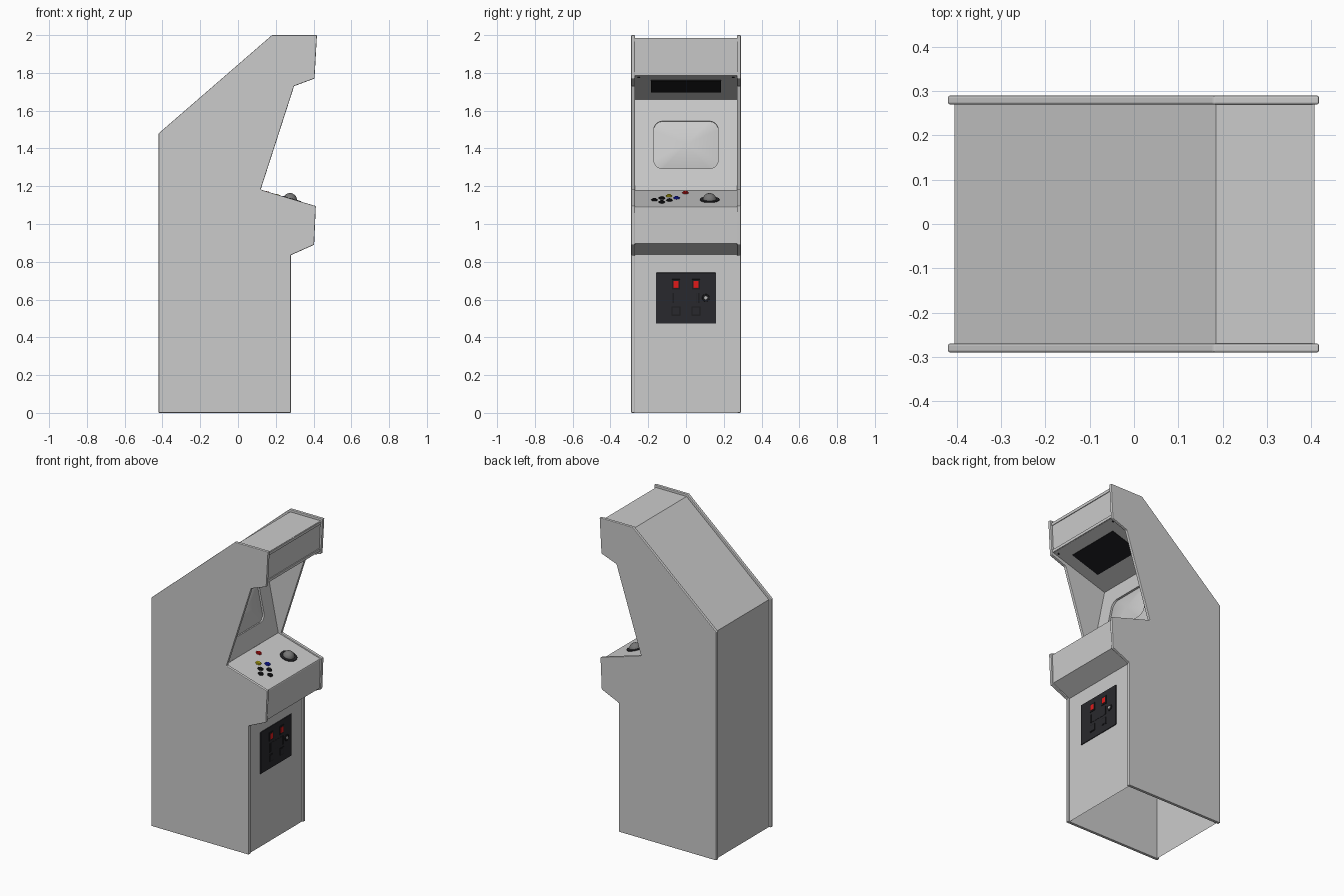
import bpy, bmesh, math
from mathutils import Matrix, Vector

if "Cube" in bpy.data.objects:
    bpy.data.objects.remove(bpy.data.objects["Cube"])

def mat(name, rgb):
    m = bpy.data.materials.new(name)
    m.diffuse_color = (*rgb, 1)
    m.use_nodes = True
    m.node_tree.nodes["Principled BSDF"].inputs["Base Color"].default_value = m.diffuse_color
    return m

BLACK = mat("black", (0.012, 0.012, 0.014))
DARK = mat("dark", (0.022, 0.022, 0.026))
RED = mat("red", (0.75, 0.01, 0.01))
YELLOW = mat("yellow", (0.7, 0.6, 0.01))
BLUE = mat("blue", (0.01, 0.02, 0.7))
BALL = mat("ball_grey", (0.18, 0.18, 0.18))
STEEL = mat("steel", (0.5, 0.5, 0.5))

def finish(name, bm, m=None, smooth=False, mw=None, bevel=0, seg=2):
    me = bpy.data.meshes.new(name)
    bm.to_mesh(me)
    bm.free()
    ob = bpy.data.objects.new(name, me)
    bpy.context.collection.objects.link(ob)
    if mw:
        ob.matrix_world = mw
    if m:
        me.materials.append(m)
    if smooth:
        me.shade_smooth()
        me.set_sharp_from_angle(angle=math.radians(35))
    if bevel:
        b = ob.modifiers.new("bevel", 'BEVEL')
        b.width, b.segments, b.limit_method = bevel, seg, 'ANGLE'
        b.angle_limit = math.radians(40)
    return ob

def tilt(x, y, z, deg):
    return Matrix.Translation((x, y, z)) @ Matrix.Rotation(math.radians(deg), 4, 'Y')

def box(name, mw, size, m=None, bevel=0):
    bm = bmesh.new()
    bmesh.ops.create_cube(bm, size=1)
    bmesh.ops.scale(bm, vec=size, verts=bm.verts)
    return finish(name, bm, m, mw=mw, bevel=bevel)

def disc(name, mw, r, h, m=None, bevel=0.002, seg=24):
    # cylinder standing on its local origin
    bm = bmesh.new()
    bmesh.ops.create_cone(bm, cap_ends=True, segments=seg, radius1=r, radius2=r, depth=h,
                          matrix=Matrix.Translation((0, 0, h / 2)))
    return finish(name, bm, m, True, mw, bevel)

def rounded_rect(hx, hy, r, n=8):
    pts = []
    for k, (sx, sy) in enumerate([(1, 1), (-1, 1), (-1, -1), (1, -1)]):
        for i in range(n + 1):
            a = math.pi / 2 * (k + i / n)
            pts.append((sx * (hx - r) + r * math.cos(a), sy * (hy - r) + r * math.sin(a)))
    return pts

# side panels
SIDE = [(-0.42, 0), (0.28, 0), (0.28, 0.835), (0.403, 0.89), (0.412, 1.095), (0.12, 1.182),
        (0.297, 1.73), (0.405, 1.77), (0.418, 2.0), (0.18, 2.0), (-0.42, 1.48)]
for s, side in ((-1, "left"), (1, "right")):
    bm = bmesh.new()
    f = bm.faces.new([bm.verts.new((x, s * 0.27, z)) for x, z in SIDE])
    ext = bmesh.ops.extrude_face_region(bm, geom=[f], use_keep_orig=True)
    bmesh.ops.translate(bm, vec=(0, s * 0.02, 0),
                        verts=[v for v in ext['geom'] if isinstance(v, bmesh.types.BMVert)])
    bmesh.ops.recalc_face_normals(bm, faces=bm.faces)
    finish(side + "_side_panel", bm, bevel=0.004)

# folded sheet panels between the sides, open at the bottom
def sheet(name, pts):
    bm = bmesh.new()
    rows = [[bm.verts.new((x, y, z)) for y in (-0.27, 0.27)] for x, z in pts]
    for a, b in zip(rows, rows[1:]):
        bm.faces.new((a[0], a[1], b[1], b[0]))
    finish(name, bm)

sheet("front_and_control_panel", [(0.27, 0), (0.27, 0.838), (0.395, 0.897), (0.401, 1.084),
                                  (0.399, 1.089), (0.393, 1.092), (0.10, 1.178)])
sheet("hood_and_back_panel", [(0.0, 1.66), (0.393, 1.785), (0.403, 1.985), (0.185, 1.985),
                              (-0.405, 1.474), (-0.405, 0)])

# monitor bezel with a rounded opening
SCREEN = tilt(0.05, 0, 1.419, 78.3)
HOLE = rounded_rect(0.128, 0.17, 0.045)
bm = bmesh.new()
loops = []
for pts in (HOLE, [(0.246, 0.27), (-0.246, 0.27), (-0.246, -0.27), (0.246, -0.27)]):
    vs = [bm.verts.new((x, y, 0)) for x, y in pts]
    loops.append([bm.edges.new((vs[i - 1], vs[i])) for i in range(len(vs))])
bmesh.ops.triangle_fill(bm, use_beauty=True, edges=loops[0] + loops[1], normal=(0, 0, 1))
ext = bmesh.ops.extrude_edge_only(bm, edges=loops[0])
bmesh.ops.translate(bm, vec=(0, 0, -0.012),
                    verts=[v for v in ext['geom'] if isinstance(v, bmesh.types.BMVert)])
finish("monitor_bezel", bm, mw=SCREEN)

# domed screen glass
bm = bmesh.new()
prev = None
for k in range(8):
    t = 1 - k / 8
    ring = [bm.verts.new((x * t, y * t, -0.012 + 0.02 * (1 - t * t))) for x, y in HOLE]
    if prev:
        for i in range(len(ring)):
            bm.faces.new((prev[i - 1], prev[i], ring[i], ring[i - 1]))
    prev = ring
bm.faces.new(prev)
finish("screen_glass", bm, smooth=True, mw=SCREEN)

# marquee retainers, speaker grille and screws under the hood
box("marquee_top_retainer", tilt(0.404, 0, 1.974, 2.9), (0.006, 0.54, 0.018))
box("marquee_bottom_retainer", tilt(0.396, 0, 1.795, 2.9), (0.006, 0.54, 0.018))
box("speaker_grille", tilt(0.221, 0, 1.729, -17.6), (0.205, 0.37, 0.004), BLACK)
for y in (-0.25, 0.25):
    disc("hood_screw", tilt(0.37, y, 1.778, 162.4), 0.006, 0.004, DARK, 0, 12)

# control panel buttons and trackball
SLOPE = 16.35
def panel(x, y):
    return tilt(x, y, 1.178 - 0.2935 * (x - 0.10), SLOPE)

for name, x, y, m in [("red", 0.151, -0.003, RED), ("yellow", 0.209, -0.09, YELLOW),
                      ("blue", 0.246, -0.05, BLUE), ("black", 0.25, -0.128, BLACK),
                      ("black", 0.286, -0.088, BLACK), ("black", 0.28, -0.167, BLACK),
                      ("black", 0.32, -0.128, BLACK)]:
    disc(name + "_button_collar", panel(x, y), 0.017, 0.006, m)
    disc(name + "_button_plunger", panel(x, y), 0.011, 0.011, m)
disc("trackball_ring", panel(0.275, 0.125), 0.052, 0.006, DARK, 0.002, 40)
bm = bmesh.new()
bmesh.ops.create_uvsphere(bm, u_segments=32, v_segments=16, radius=0.037)
finish("trackball", bm, BALL, True, panel(0.275, 0.125))

# coin door
def door_part(name, y, z, w, h, depth, m=DARK, bevel=0.001):
    x0 = 0.268
    return box(name, Matrix.Translation((x0 + depth / 2, y, z)), (depth, w, h), m, bevel)

door_part("coin_door", 0, 0.607, 0.318, 0.27, 0.007, bevel=0.002)
door_part("coin_door_centre_plate", 0, 0.608, 0.115, 0.055, 0.0085)
for s in (-1, 1):
    y = s * 0.053
    door_part("coin_slot_frame", y, 0.68, 0.044, 0.055, 0.01, BLACK)
    door_part("coin_slot_light", y, 0.68, 0.026, 0.036, 0.012, RED)
    door_part("coin_bracket", s * 0.067, 0.608, 0.008, 0.055, 0.011, BLACK)
    door_part("coin_return_frame", y, 0.54, 0.046, 0.048, 0.009, BLACK)
    door_part("coin_return_flap", y, 0.54, 0.036, 0.038, 0.011)
disc("door_lock_ring", tilt(0.272, 0.105, 0.609, 90), 0.02, 0.006, BLACK)
disc("door_lock", tilt(0.272, 0.105, 0.609, 90), 0.01, 0.009, STEEL)
